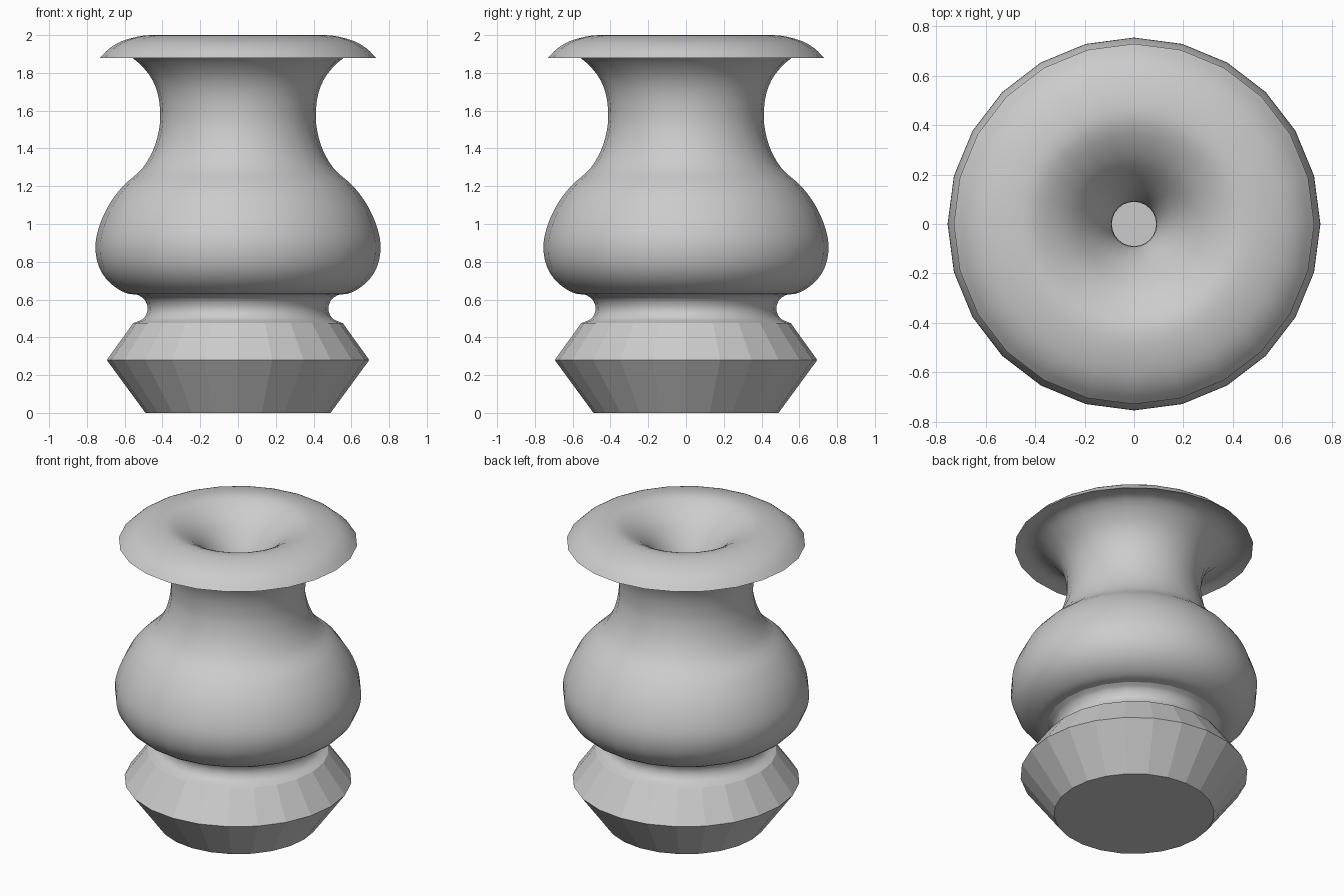
import bpy
import math
from mathutils import Vector

SIDES = 24

cube = bpy.data.objects.get("Cube")
if cube:
    bpy.data.objects.remove(cube, do_unlink=True)

stone = bpy.data.materials.new("grey_stone")
stone.use_nodes = True
colour = (0.6, 0.6, 0.6, 1)
stone.diffuse_color = colour
stone.node_tree.nodes["Principled BSDF"].inputs["Base Color"].default_value = colour


def rounded(points, steps=3):
    """Smooth curve through (radius, height) points."""
    p = [Vector(q) for q in points]
    p = [p[0] * 2 - p[1]] + p + [p[-1] * 2 - p[-2]]
    out = []
    for a, b, c, d in zip(p, p[1:], p[2:], p[3:]):
        for i in range(steps):
            t = i / steps
            out.append((2 * b + (c - a) * t + (2 * a - 5 * b + 4 * c - d) * t ** 2
                        + (3 * b - a - 3 * c + d) * t ** 3) / 2)
    return [tuple(v) for v in out] + [tuple(points[-1])]


def lathe(name, profile, smooth, cap_start=False, cap_end=False):
    """Turn a profile, listed from its outer bottom upwards, around z."""
    verts, faces = [], []
    for r, z in profile:
        for i in range(SIDES):
            a = math.tau * i / SIDES
            verts.append((r * math.cos(a), r * math.sin(a), z))
    for k in range(len(profile) - 1):
        for i in range(SIDES):
            j = (i + 1) % SIDES
            lo, hi = k * SIDES, (k + 1) * SIDES
            faces.append((lo + i, lo + j, hi + j, hi + i))
    if cap_start:
        faces.append(tuple(reversed(range(SIDES))))
    if cap_end:
        last = (len(profile) - 1) * SIDES
        faces.append(tuple(range(last, last + SIDES)))
    mesh = bpy.data.meshes.new(name)
    mesh.from_pydata(verts, [], faces)
    mesh.materials.append(stone)
    obj = bpy.data.objects.new(name, mesh)
    bpy.context.collection.objects.link(obj)
    if smooth:
        bpy.ops.object.select_all(action="DESELECT")
        obj.select_set(True)
        bpy.context.view_layer.objects.active = obj
        bpy.ops.object.shade_smooth_by_angle(angle=math.radians(32))
    return obj


# Faceted double-cone foot
lathe("foot", [(0.49, 0), (0.695, 0.28), (0.555, 0.475)], False, cap_start=True)

# Hollow groove between foot and belly
lathe("groove", rounded([(0.555, 0.475), (0.5, 0.5), (0.478, 0.55),
                         (0.495, 0.6), (0.53, 0.625)]), True)

# Belly, neck and underside of the lip
outside = rounded([(0.53, 0.625), (0.6, 0.637), (0.68, 0.69), (0.735, 0.77),
                   (0.755, 0.87), (0.74, 0.97), (0.69, 1.09), (0.61, 1.2),
                   (0.51, 1.29), (0.45, 1.39), (0.42, 1.49), (0.412, 1.58),
                   (0.425, 1.69), (0.47, 1.79), (0.56, 1.88), (0.64, 1.905),
                   (0.73, 1.88)])
# Rolled lip, narrow throat, inner hollow and its floor
inside = rounded([(0.73, 1.88), (0.68, 1.93), (0.61, 1.97), (0.5, 1.997),
                  (0.4, 1.99), (0.28, 1.92), (0.19, 1.82), (0.12, 1.7),
                  (0.09, 1.57), (0.14, 1.4), (0.27, 1.17), (0.36, 1.03),
                  (0.3, 0.94)])
lathe("urn_body", outside + inside[1:], True, cap_end=True)
